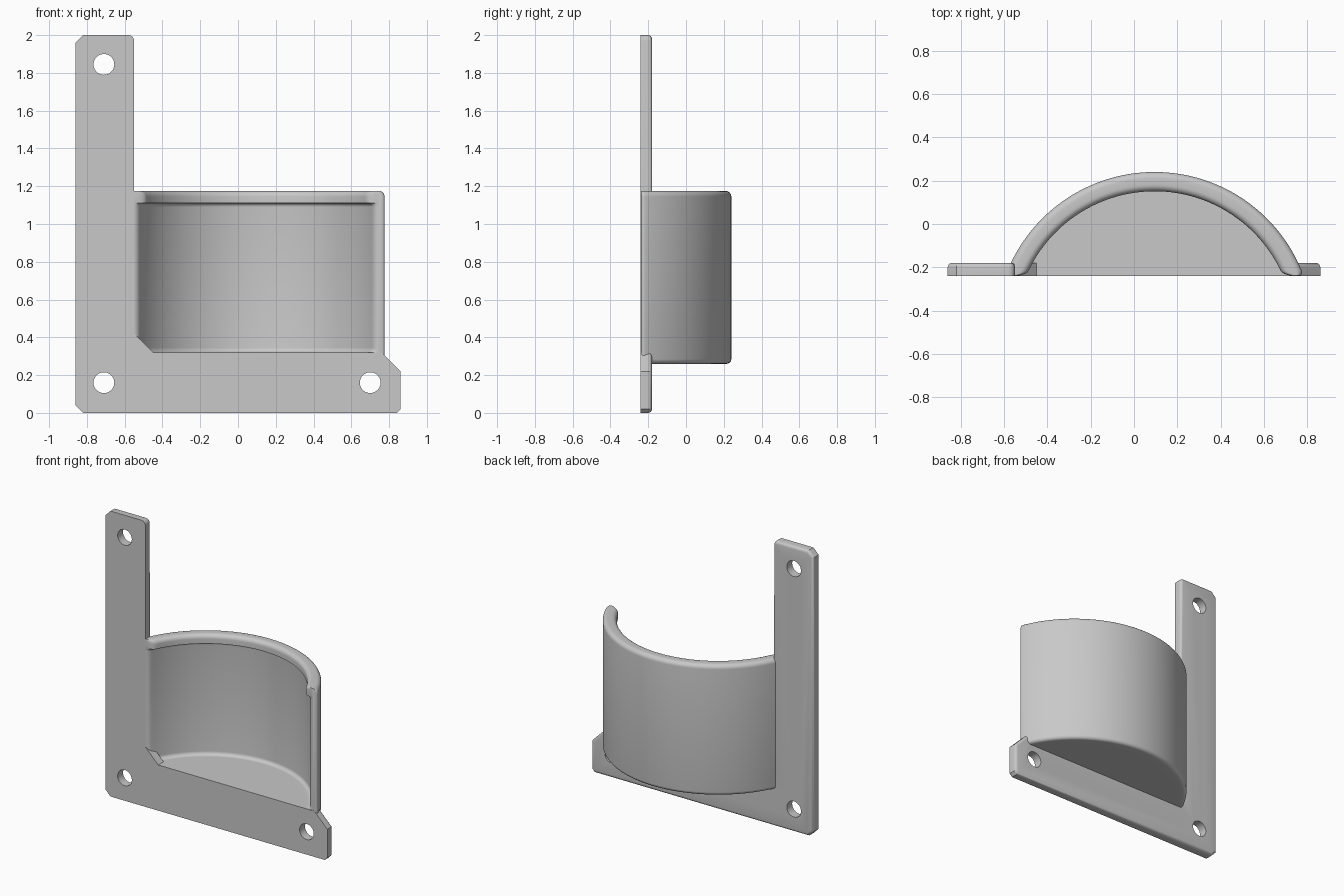
import bpy, bmesh, math
from mathutils import Matrix

cube = bpy.data.objects.get("Cube")
if cube:
    bpy.data.objects.remove(cube)

grey = bpy.data.materials.new("light grey")
grey.use_nodes = True
grey.diffuse_color = (0.58, 0.58, 0.58, 1)
grey.node_tree.nodes["Principled BSDF"].inputs["Base Color"].default_value = (0.58, 0.58, 0.58, 1)

FRONT, BACK = -0.24, -0.18


def make_object(name, bm):
    bmesh.ops.recalc_face_normals(bm, faces=bm.faces)
    mesh = bpy.data.meshes.new(name)
    bm.to_mesh(mesh)
    bm.free()
    obj = bpy.data.objects.new(name, mesh)
    bpy.context.collection.objects.link(obj)
    mesh.materials.append(grey)
    return obj


def activate(obj):
    bpy.ops.object.select_all(action='DESELECT')
    obj.select_set(True)
    bpy.context.view_layer.objects.active = obj


def arc(cx, cz, r, start, end, steps=6):
    angles = [math.radians(start + (end - start) * i / steps) for i in range(steps + 1)]
    return [(cx + r * math.cos(a), cz + r * math.sin(a)) for a in angles]


def loft(bm, rings):
    """Join closed rings of points into a capped solid."""
    loops = [[bm.verts.new(p) for p in ring] for ring in rings]
    for a, b in zip(loops, loops[1:]):
        for i in range(len(a)):
            j = (i + 1) % len(a)
            bm.faces.new((a[i], a[j], b[j], b[i]))
    bm.faces.new(loops[0])
    bm.faces.new(loops[-1][::-1])


# L-shaped mounting plate with chamfered corners
outline = [(-0.82, 0), (0.84, 0), (0.86, 0.02), (0.86, 0.22), (0.76, 0.32),
           (-0.45, 0.32), (-0.55, 0.42)]
outline += arc(-0.58, 1.97, 0.03, 0, 90, 4)
outline += [(-0.82, 2), (-0.86, 1.96), (-0.86, 0.04)]
bm = bmesh.new()
loft(bm, [[(x, y, z) for x, z in outline] for y in (FRONT, BACK)])
bmesh.ops.recalc_face_normals(bm, faces=bm.faces)

# Rounded rear edges, except along the pocket floor
rear = []
for e in bm.edges:
    mid = (e.verts[0].co + e.verts[1].co) / 2
    by_floor = -0.52 < mid.x < 0.7 and 0.3 < mid.z < 0.4
    if all(v.co.y > BACK - 0.001 for v in e.verts) and not by_floor:
        rear.append(e)
bmesh.ops.bevel(bm, geom=rear, offset=0.02, segments=4, profile=0.5, affect='EDGES')
plate = make_object("mounting_plate", bm)

# Screw holes
bm = bmesh.new()
for x, z in [(-0.71, 1.845), (-0.71, 0.16), (0.70, 0.16)]:
    place = Matrix.Translation((x, -0.21, z)) @ Matrix.Rotation(math.pi / 2, 4, 'X')
    bmesh.ops.create_cone(bm, cap_ends=True, segments=40, radius1=0.055,
                          radius2=0.055, depth=0.3, matrix=place)
cutter = make_object("hole_cutter", bm)
cutter.hide_render = True
activate(plate)
mod = plate.modifiers.new("screw_holes", 'BOOLEAN')
mod.object = cutter
mod.operation = 'DIFFERENCE'
mod.solver = 'EXACT'
bpy.ops.object.modifier_apply(modifier=mod.name)
bpy.data.objects.remove(cutter)

# Curved wall with an inward lip, swept round an upright axis
R, WALL, LIP, MID = 0.734, 0.676, 0.645, 0.705
LOW, FLOOR, TOP = 0.26, 0.32, 1.175
CX, CY = 0.095, -0.494
START, ROUND = FRONT + 0.002, 0.022
FOOT = WALL - 0.025
profile = arc(R - 0.025, LOW + 0.025, 0.025, -90, 0)
profile += arc(R - 0.03, TOP - 0.03, 0.03, 0, 90)
profile += arc(LIP + 0.03, TOP - 0.03, 0.03, 90, 180)
profile += [(LIP, 1.112)]
profile += arc(WALL - 0.02, 1.09, 0.02, 90, 0)
profile += arc(FOOT, FLOOR + 0.025, 0.025, 0, -90)
profile += [(FOOT, LOW)]


def section(y, inset, turn):
    """Wall section: turn 0 and 1 lie on the plane y at the two ends."""
    ring = []
    for r, z in profile:
        r = MID + (r - MID) * (1 - inset / 0.032)
        a = math.asin((y - CY) / r)
        a += turn * (math.pi - 2 * a)
        ring.append((CX + r * math.cos(a), CY + r * math.sin(a), z))
    return ring


ends = [(START + ROUND * (1 - math.cos(p)), ROUND * (1 - math.sin(p)))
        for p in [math.pi / 2 * i / 5 for i in range(6)]]
rings = [section(y, inset, 0) for y, inset in ends]
rings += [section(START + ROUND, 0, i / 80) for i in range(1, 80)]
rings += [section(y, inset, 1) for y, inset in reversed(ends)]
bm = bmesh.new()
loft(bm, rings)
wall = make_object("curved_wall", bm)

# Pocket floor, a disc cut off at the plate
bm = bmesh.new()
bmesh.ops.create_cone(bm, cap_ends=True, segments=160, radius1=FOOT + 0.001,
                      radius2=FOOT + 0.001, depth=FLOOR - LOW,
                      matrix=Matrix.Translation((CX, CY, (LOW + FLOOR) / 2)))
bmesh.ops.bisect_plane(bm, geom=bm.verts[:] + bm.edges[:] + bm.faces[:],
                       plane_co=(0, START, 0), plane_no=(0, 1, 0), clear_inner=True)
bmesh.ops.holes_fill(bm, edges=[e for e in bm.edges if e.is_boundary], sides=0)
floor = make_object("pocket_floor", bm)

for obj in (plate, wall, floor):
    activate(obj)
    bpy.ops.object.shade_smooth_by_angle(angle=math.radians(30))
